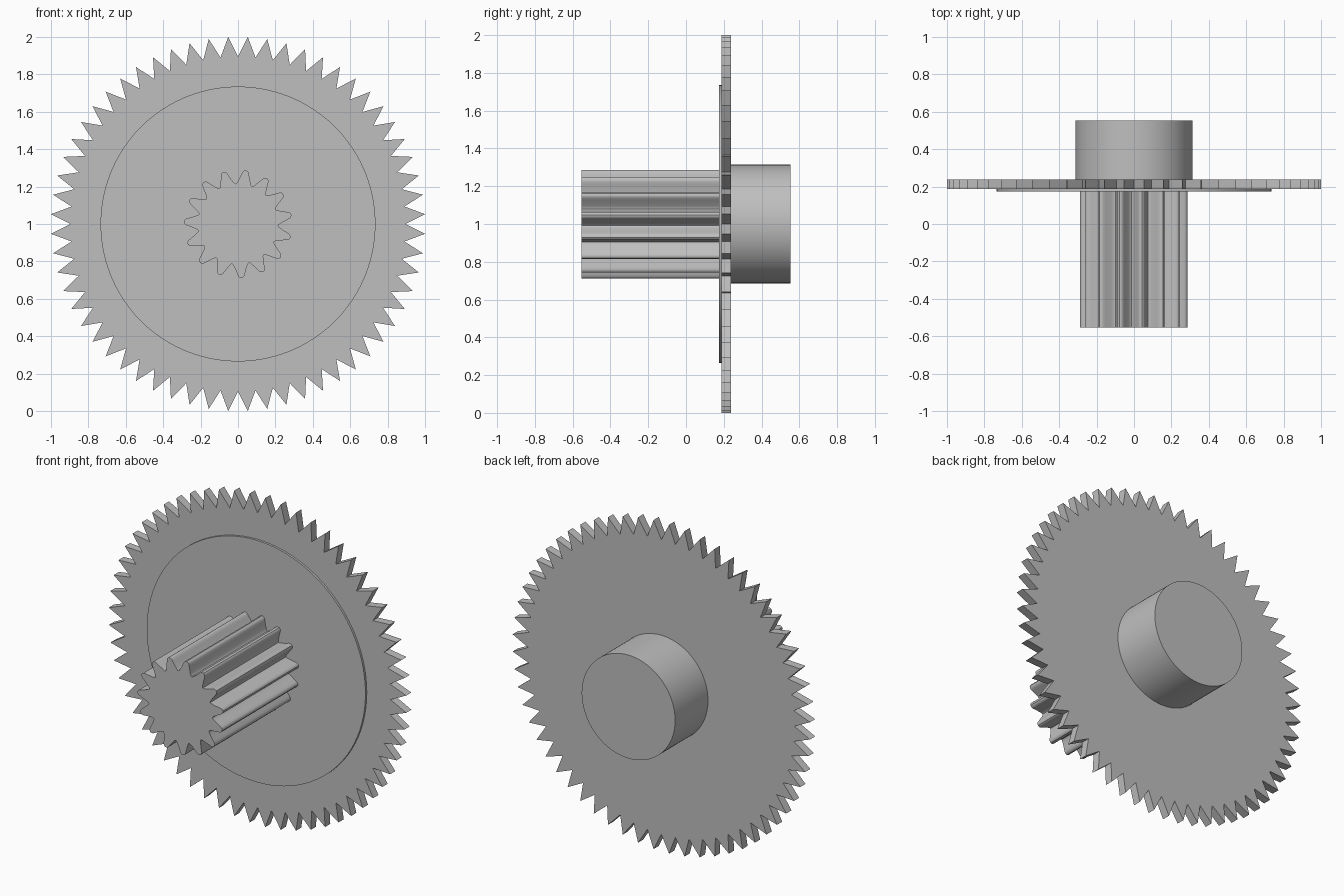
import bpy, bmesh, math

if "Cube" in bpy.data.objects:
    bpy.data.objects.remove(bpy.data.objects["Cube"])

steel = bpy.data.materials.new("steel_grey")
steel.diffuse_color = (0.52, 0.52, 0.52, 1)
steel.use_nodes = True
steel.node_tree.nodes["Principled BSDF"].inputs["Base Color"].default_value = steel.diffuse_color


def extrude_profile(name, points, y0, y1):
    """Extrude a polar outline (radius, degrees) along y, centred on z = 1."""
    bm = bmesh.new()
    verts = [bm.verts.new((r * math.cos(math.radians(a)), y0,
                           1 + r * math.sin(math.radians(a)))) for r, a in points]
    face = bm.faces.new(verts)
    ext = bmesh.ops.extrude_face_region(bm, geom=[face])
    moved = [v for v in ext["geom"] if isinstance(v, bmesh.types.BMVert)]
    bmesh.ops.translate(bm, verts=moved, vec=(0, y1 - y0, 0))
    bmesh.ops.recalc_face_normals(bm, faces=bm.faces)
    mesh = bpy.data.meshes.new(name)
    bm.to_mesh(mesh)
    bm.free()
    mesh.materials.append(steel)
    obj = bpy.data.objects.new(name, mesh)
    bpy.context.collection.objects.link(obj)
    bpy.ops.object.select_all(action='DESELECT')
    obj.select_set(True)
    bpy.context.view_layer.objects.active = obj
    bpy.ops.object.shade_smooth_by_angle(angle=math.radians(35))
    return obj


def toothed(count, phase, tooth):
    """Repeat one tooth outline (radius, degrees from tooth centre)."""
    return [(r, phase + k * 360 / count + a) for k in range(count) for r, a in tooth]


def circle(radius, sides=96):
    return [(radius, k * 360 / sides) for k in range(sides)]


# Large wheel with sharp triangular teeth
extrude_profile("large_gear", toothed(60, 3, [(0.895, -3), (1.001, 0)]), 0.187, 0.237)

# Thin raised disc on the front of the wheel
extrude_profile("raised_disc", circle(0.735), 0.174, 0.187)

# Long pinion with rounded teeth
half = [(0.288, 1.2), (0.285, 2.4), (0.278, 3.5), (0.265, 4.6),
        (0.245, 6.6), (0.228, 8.8), (0.218, 10.6)]
tooth = [(0.215, -12)] + [(r, -a) for r, a in reversed(half)] + [(0.29, 0)] + half
extrude_profile("pinion", toothed(15, 9.6, tooth), -0.553, 0.174)

# Plain round hub on the back
extrude_profile("rear_hub", circle(0.314), 0.237, 0.553)
